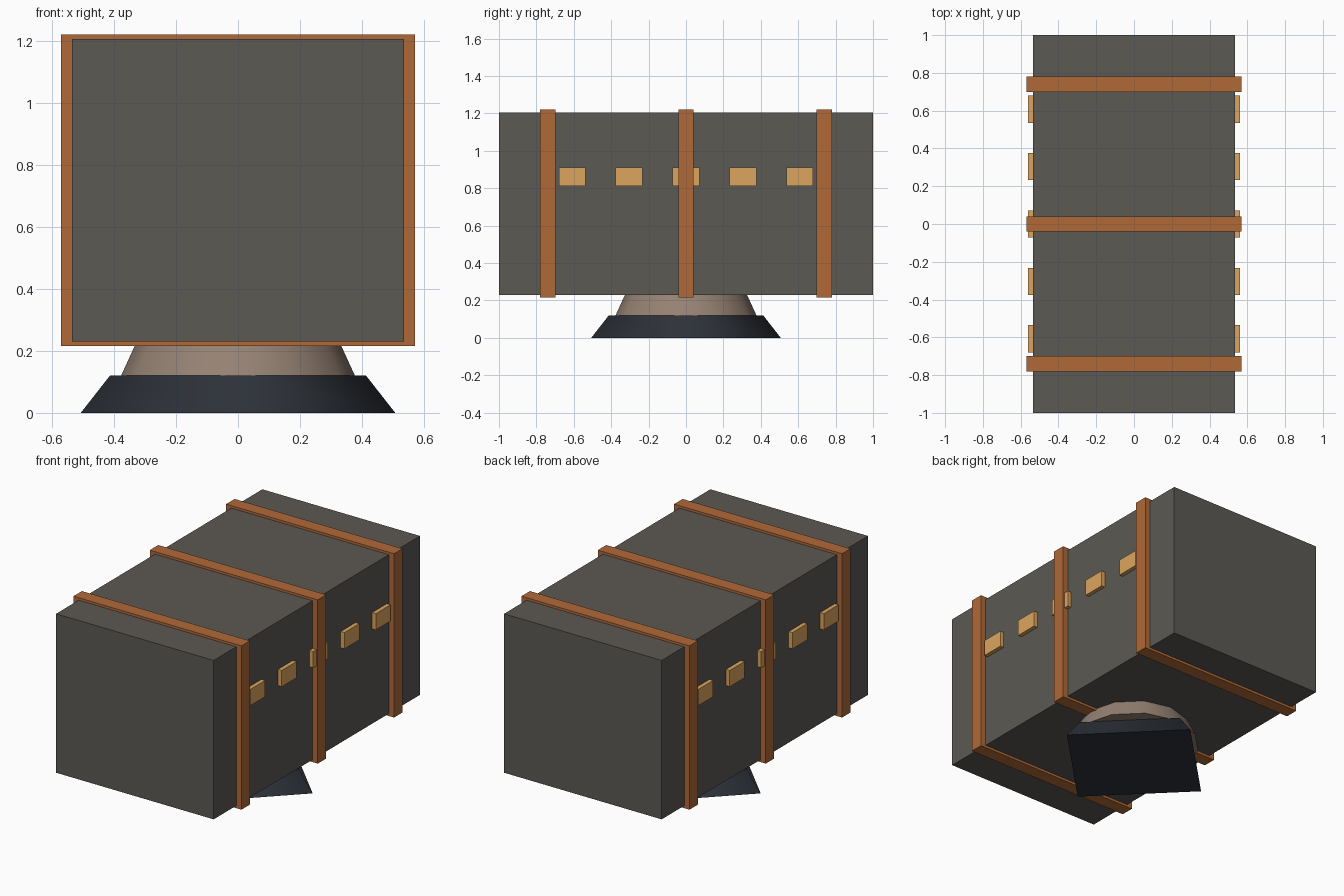
import bpy
import math

if "Cube" in bpy.data.objects:
    bpy.data.objects.remove(bpy.data.objects["Cube"])


def material(name, rgb):
    m = bpy.data.materials.new(name)
    m.diffuse_color = (*rgb, 1)
    m.use_nodes = True
    m.node_tree.nodes["Principled BSDF"].inputs["Base Color"].default_value = m.diffuse_color
    return m


DARK_GREY = material("dark_grey", (0.107, 0.10, 0.087))
ORANGE_BROWN = material("orange_brown", (0.434, 0.144, 0.04))
TAN = material("tan", (0.716, 0.376, 0.114))
TAUPE = material("taupe", (0.30, 0.22, 0.17))
NAVY = material("navy", (0.027, 0.032, 0.042))


def box(name, center, size, mat):
    bpy.ops.mesh.primitive_cube_add(size=1, location=center)
    ob = bpy.context.object
    ob.name = name
    ob.scale = size
    bpy.ops.object.transform_apply(location=False, rotation=False, scale=True)
    ob.data.materials.append(mat)
    return ob


def frustum(name, sides, r_bottom, r_top, z0, z1, mat):
    bpy.ops.mesh.primitive_cone_add(vertices=sides, radius1=r_bottom, radius2=r_top,
                                    depth=z1 - z0, location=(0, 0, (z0 + z1) / 2))
    ob = bpy.context.object
    ob.name = name
    ob.data.materials.append(mat)
    # smooth slanted sides, flat caps
    for p in ob.data.polygons:
        p.use_smooth = abs(p.normal.z) < 0.9
    return ob


# Main body
box("body", (0, 0, 0.7175), (1.07, 2.0, 0.975), DARK_GREY)

# Bands wrapped round the body
for i, y in enumerate((-0.74, 0.0, 0.74)):
    box(f"band_{i + 1}", (0, y, 0.7175), (1.14, 0.082, 1.005), ORANGE_BROWN)

# Row of small side plates on both sides
for side, x in (("left", -0.53), ("right", 0.53)):
    for i in range(5):
        box(f"side_plate_{side}_{i + 1}", (x, (i - 2) * 0.304, 0.862),
            (0.06, 0.144, 0.1), TAN)

# Neck and diamond-shaped foot
frustum("neck", 12, 0.377, 0.322, 0.12, 0.24, TAUPE)
frustum("foot", 4, 0.507, 0.413, 0.0, 0.12, NAVY)
